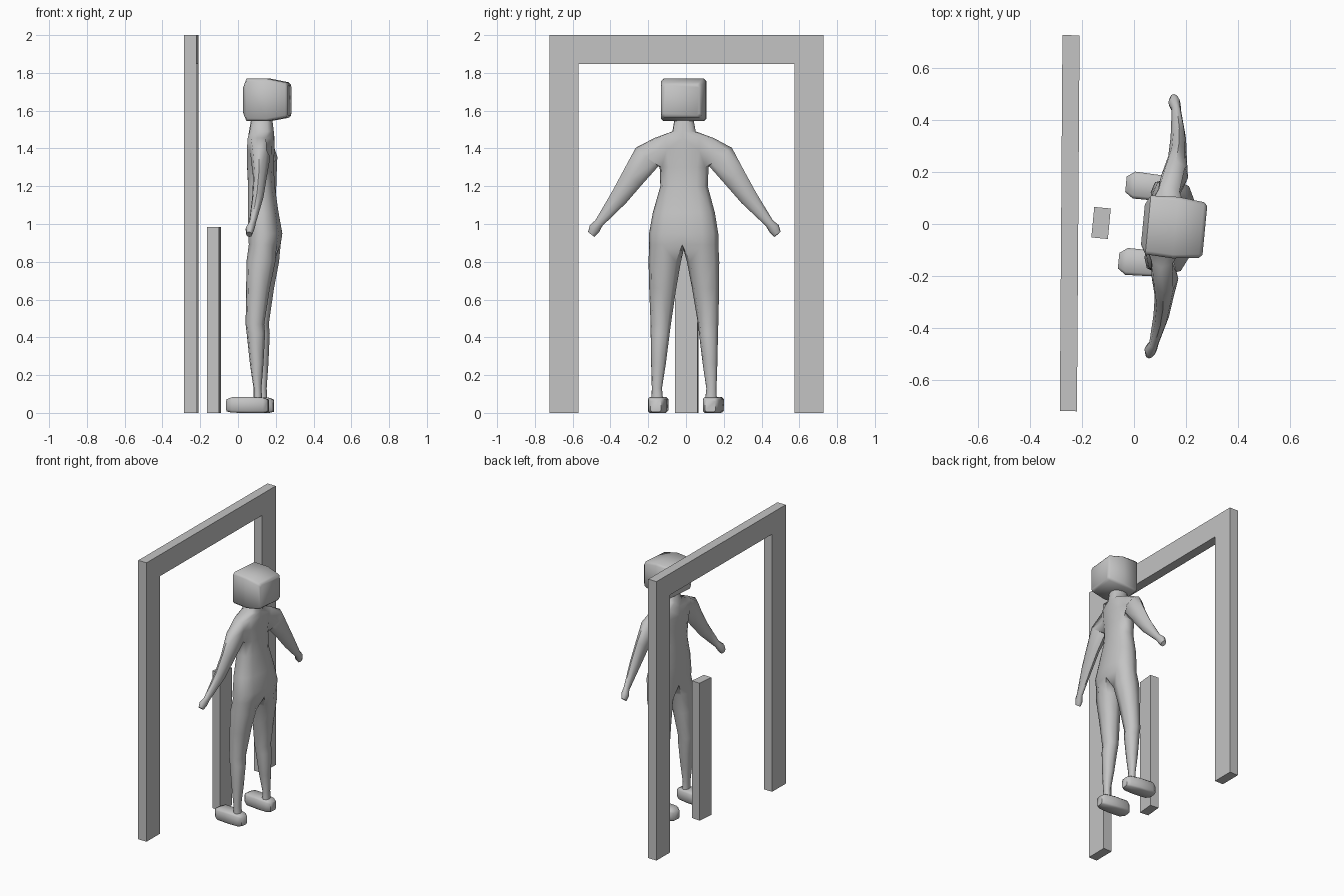
import bpy, bmesh, math
from mathutils import Matrix, Vector

if "Cube" in bpy.data.objects:
    bpy.data.objects.remove(bpy.data.objects["Cube"])

grey = bpy.data.materials.new("plain_grey")
grey.diffuse_color = (0.55, 0.55, 0.55, 1)
grey.use_nodes = True
grey.node_tree.nodes["Principled BSDF"].inputs["Base Color"].default_value = grey.diffuse_color

# Frame shared by all parts of the figure, which faces -x
FIGURE = Matrix.Translation((0.12, -0.01, 0)) @ Matrix.Rotation(math.radians(-5.5), 4, 'Z')


def finish(bm, name, matrix, smooth=None, mirror=False):
    bmesh.ops.recalc_face_normals(bm, faces=bm.faces)
    me = bpy.data.meshes.new(name)
    bm.to_mesh(me)
    bm.free()
    me.materials.append(grey)
    ob = bpy.data.objects.new(name, me)
    bpy.context.collection.objects.link(ob)
    ob.matrix_world = matrix
    if mirror:
        m = ob.modifiers.new("mirror", 'MIRROR')
        m.use_axis = (False, True, False)
    if smooth:
        bpy.ops.object.select_all(action='DESELECT')
        ob.select_set(True)
        bpy.context.view_layer.objects.active = ob
        bpy.ops.object.shade_smooth_by_angle(angle=math.radians(smooth))
    return ob


def bridge(bm, a, b):
    n = len(a)
    for i in range(n):
        bm.faces.new((a[i], a[(i + 1) % n], b[(i + 1) % n], b[i]))


def extend(bm, loop, rings):
    """Continue a vertex loop through rings of points and cap the end."""
    for pts in rings:
        new = [bm.verts.new(p) for p in pts]
        bridge(bm, loop, new)
        loop = new
    bm.faces.new(loop)


def signed_pow(v, p):
    return math.copysign(abs(v) ** p, v)


# Door frame: an upside-down U, extruded
def door_frame():
    bm = bmesh.new()
    w, i, top, under, t = 0.725, 0.572, 2.0, 1.847, 0.033
    prof = [(-w, 0), (-i, 0), (-i, under), (i, under), (i, 0), (w, 0), (w, top), (-w, top)]
    face = bm.faces.new([bm.verts.new((-t, y, z)) for y, z in prof])
    ext = bmesh.ops.extrude_face_region(bm, geom=[face])
    bmesh.ops.translate(bm, vec=(2 * t, 0, 0),
                        verts=[v for v in ext["geom"] if isinstance(v, bmesh.types.BMVert)])
    finish(bm, "door_frame", Matrix.Translation((-0.248, 0.003, 0)) @ Matrix.Rotation(math.radians(-0.4), 4, 'Z'))


# Free-standing post
def post():
    bm = bmesh.new()
    bmesh.ops.create_cube(bm, size=1, matrix=Matrix.Translation((0, 0, 0.4925)) @ Matrix.Diagonal((0.064, 0.118, 0.985, 1)))
    finish(bm, "post", Matrix.Translation((-0.127, 0.004, 0)) @ Matrix.Rotation(math.radians(-5.5), 4, 'Z'))


# Body: half torso with arm and leg grown out of it, then mirrored
def body():
    bm = bmesh.new()
    # height, front x, back x, half width
    torso = [(0.89, -0.062, 0.105, 0.184), (0.95, -0.065, 0.115, 0.184), (1.06, -0.067, 0.095, 0.165),
             (1.20, -0.067, 0.075, 0.126), (1.30, -0.072, 0.07, 0.130), (1.39, -0.073, 0.073, 0.152),
             (1.455, -0.068, 0.072, 0.158), (1.49, -0.062, 0.07, 0.062), (1.57, -0.048, 0.06, 0.048)]
    rows = []
    for z, xf, xb, w in torso:
        mid, a = (xf + xb) / 2, (xb - xf) / 2
        row = []
        for i in range(7):
            t = math.pi * i / 6
            y = 0 if i in (0, 6) else w * math.sin(t) ** 0.8
            row.append(bm.verts.new((mid - a * signed_pow(math.cos(t), 0.8), y, z)))
        rows.append(row)
    k = 4                                   # lowest row of the arm opening
    for r in range(len(rows) - 1):
        for c in range(6):
            if not (r in (k, k + 1) and c in (2, 3)):
                bm.faces.new((rows[r][c], rows[r][c + 1], rows[r + 1][c + 1], rows[r + 1][c]))

    # Arm and hand: centre x, y, z, radius along x, radius across
    hole = [rows[k][2], rows[k][3], rows[k][4], rows[k + 1][4],
            rows[k + 2][4], rows[k + 2][3], rows[k + 2][2], rows[k + 1][2]]
    arm = [(0.018, 0.195, 1.355, 0.052, 0.078), (0.022, 0.272, 1.245, 0.036, 0.062),
           (0.018, 0.345, 1.14, 0.03, 0.048), (0.0, 0.453, 1.005, 0.018, 0.024),
           (-0.010, 0.478, 0.975, 0.024, 0.031), (-0.014, 0.495, 0.945, 0.016, 0.022)]
    rings = []
    for x, y, z, rx, rv in arm:
        v = Vector((0, 0.78, 0.62))
        rings.append([Vector((x, y, z)) + Vector((rx * math.cos(t), 0, 0)) + v * rv * math.sin(t)
                      for t in (math.radians(-135 + 45 * j) for j in range(8))])
    extend(bm, hole, rings)

    # Leg: height, front x, back x, inner y, outer y
    crotch = bm.verts.new((0.02, 0, 0.865))
    leg = [(0.80, -0.066, 0.088, 0.016, 0.188), (0.66, -0.066, 0.06, 0.042, 0.186),
           (0.47, -0.068, 0.031, 0.072, 0.18), (0.42, -0.062, 0.036, 0.078, 0.179),
           (0.26, -0.044, 0.028, 0.098, 0.176), (0.13, -0.024, 0.018, 0.118, 0.172),
           (0.07, -0.024, 0.022, 0.112, 0.174)]
    rings = []
    for z, xf, xb, yi, yo in leg:
        ring = []
        for i in range(8):
            t = (i - 3) * math.pi / 4
            ring.append(((xf + xb) / 2 + (xb - xf) / 2 * signed_pow(math.sin(t), 0.85),
                         (yi + yo) / 2 + (yo - yi) / 2 * signed_pow(math.cos(t), 0.85), z))
        rings.append(ring)
    extend(bm, rows[0] + [crotch], rings)
    finish(bm, "body", FIGURE, 60, True)


# Rounded block built from chamfered sections along x: x, y, z, half width, half height, chamfer
def block(name, sections, smooth, mirror=False):
    bm = bmesh.new()
    loops = []
    for x, y, z, w, h, c in sections:
        pts = [(-w + c, -h), (w - c, -h), (w, -h + c), (w, h - c),
               (w - c, h), (-w + c, h), (-w, h - c), (-w, -h + c)]
        loops.append([bm.verts.new((x, y + py, z + pz)) for py, pz in pts])
    for a, b in zip(loops, loops[1:]):
        bridge(bm, a, b)
    bm.faces.new(loops[0])
    bm.faces.new(loops[-1])
    finish(bm, name, FIGURE, smooth, mirror)


door_frame()
post()
body()
block("head", [(-0.086, 0, 1.655, 0.078, 0.07, 0.012), (-0.066, 0, 1.657, 0.114, 0.112, 0.014),
               (0.04, 0, 1.657, 0.119, 0.113, 0.014), (0.14, 0, 1.656, 0.108, 0.094, 0.014),
               (0.154, 0, 1.655, 0.095, 0.08, 0.012)], 60)
block("feet", [(-0.166, 0.148, 0.04, 0.030, 0.032, 0.008), (-0.135, 0.148, 0.042, 0.052, 0.041, 0.012),
               (-0.04, 0.146, 0.042, 0.050, 0.042, 0.010), (0.03, 0.145, 0.040, 0.042, 0.040, 0.010),
               (0.055, 0.145, 0.038, 0.028, 0.032, 0.008)], 60, True)
